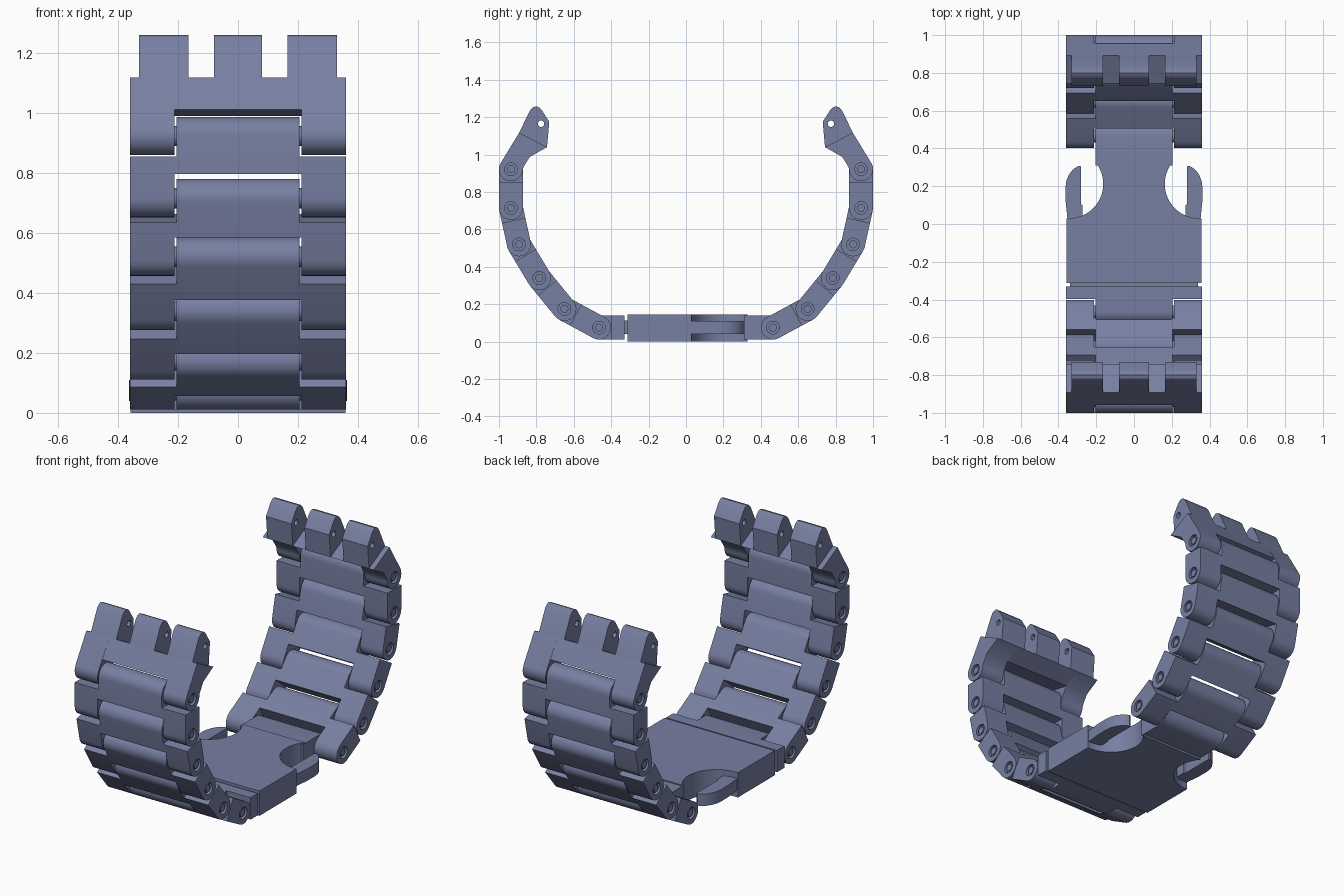
import bpy, bmesh
from math import cos, sin, radians, atan2
from mathutils import Matrix

if "Cube" in bpy.data.objects:
    bpy.data.objects.remove(bpy.data.objects["Cube"])

H = 0.064            # half thickness of a link
W, T = 0.36, 0.205   # half widths: strap, centre tongue
LUG = 0.212          # inner face of the side lugs
PINS = [(0.465, 0.075), (0.65, 0.175), (0.785, 0.34),
        (0.893, 0.52), (0.936, 0.715), (0.936, 0.922)]
YZ = Matrix(((0, 0, 1, 0), (1, 0, 0, 0), (0, 1, 0, 0), (0, 0, 0, 1)))  # profile (y,z), extruded in x
XY = Matrix.Identity(4)                                              # profile (x,y), extruded in z

# Blue-grey finish
FINISH = bpy.data.materials.new("blue_grey")
FINISH.diffuse_color = (0.185, 0.214, 0.36, 1)
FINISH.use_nodes = True
FINISH.node_tree.nodes["Principled BSDF"].inputs["Base Color"].default_value = FINISH.diffuse_color


def arc(c, r, a0, a1, n=14):
    return [(c[0] + r * cos(radians(a0 + (a1 - a0) * i / n)),
             c[1] + r * sin(radians(a0 + (a1 - a0) * i / n))) for i in range(n + 1)]


def prism(bm, loops, lo, hi, frame=YZ):
    """Filled outline (further loops are holes) extruded from lo to hi."""
    cu = bpy.data.curves.new("profile", 'CURVE')
    cu.dimensions, cu.fill_mode = '2D', 'BOTH'
    cu.extrude = (hi - lo) / 2
    for loop in loops:
        sp = cu.splines.new('POLY')
        sp.points.add(len(loop) - 1)
        for p, (a, b) in zip(sp.points, loop):
            p.co = (a, b, 0, 1)
        sp.use_cyclic_u = True
    ob = bpy.data.objects.new("profile", cu)
    me = bpy.data.meshes.new_from_object(ob)
    me.transform(frame @ Matrix.Translation((0, 0, (lo + hi) / 2)))
    bm.from_mesh(me)
    bpy.data.objects.remove(ob)
    bpy.data.curves.remove(cu)
    bpy.data.meshes.remove(me)


def both(bm, loops, lo, hi):
    prism(bm, loops, lo, hi)
    prism(bm, loops, -hi, -lo)


def finish(bm, name):
    bmesh.ops.remove_doubles(bm, verts=bm.verts, dist=1e-5)
    bmesh.ops.recalc_face_normals(bm, faces=bm.faces)
    me = bpy.data.meshes.new(name)
    bm.to_mesh(me)
    bm.free()
    me.materials.append(FINISH)
    for p in me.polygons:
        p.material_index = 0
    ob = bpy.data.objects.new(name, me)
    bpy.context.collection.objects.link(ob)
    bpy.ops.object.select_all(action='DESELECT')
    ob.select_set(True)
    bpy.context.view_layer.objects.active = ob
    bpy.ops.object.shade_smooth_by_angle(angle=radians(30))


def link(B, A, side, name):
    """Strap link: side lugs around pin B, centre tongue around pin A."""
    dy, dz = A[0] - B[0], A[1] - B[1]
    L, t = (dy * dy + dz * dz) ** 0.5, atan2(dz, dy)

    def place(pts):
        return [(side * (B[0] + u * cos(t) - v * sin(t)), B[1] + u * sin(t) + v * cos(t))
                for u, v in pts]
    round_b = arc((0, 0), H, 90, 270)
    round_a = arc((L, 0), H, -90, 90)
    edge_a = [(L - 0.068, -H), (L - 0.068, H)]
    edge_b = [(0.08, H), (0.08, -H)]
    hole = place(arc((0, 0), 0.034, 0, 345, 23))
    bm = bmesh.new()
    both(bm, [place(round_b + edge_a), hole], LUG, W)
    both(bm, [place(edge_b + edge_a)], T, LUG)
    prism(bm, [place(edge_b + round_a)], -T, T)
    finish(bm, name)


def end_link(side, name):
    """Top link with three knuckles for the case bar."""
    B = PINS[-1]

    def place(pts):
        return [(side * y, z) for y, z in pts]
    rim = [(0.892, 1.117), (0.743, 1.04)]
    inner = [(0.835, 0.988)]
    lug = arc(B, H, 30, -180, 16) + [(0.868, 0.935)] + inner + rim[::-1]
    web = rim + inner + [(0.843, 0.99), (0.955, 1.01)]
    knuckle = rim + [(0.731, 1.175), (0.77, 1.237), (0.785, 1.252), (0.80, 1.258),
                     (0.818, 1.253), (0.835, 1.235)]
    bm = bmesh.new()
    both(bm, [place(lug), place(arc(B, 0.034, 0, 345, 23))], LUG, W)
    prism(bm, [place(web)], -LUG, LUG)
    hole = place(arc((0.775, 1.165), 0.017, 0, 337.5, 15))
    for lo, hi in ((-0.33, -0.165), (-0.08, 0.08), (0.165, 0.33)):
        prism(bm, [place(knuckle), hole], lo, hi)
    finish(bm, name)


# Both strap halves: links, end links and pins
for side, tag in ((-1, "front"), (1, "back")):
    for i in range(5):
        link(PINS[i], PINS[i + 1], side, f"{tag}_link_{i + 1}")
    end_link(side, f"{tag}_end_link")
    for i, (y, z) in enumerate(PINS):
        bm = bmesh.new()
        prism(bm, [arc((side * y, z), 0.034, 0, 345, 23)], -0.34, 0.34)
        prism(bm, [arc((side * y, z), 0.021, 0, 345, 23)], -0.356, 0.356)
        finish(bm, f"{tag}_pin_{i + 1}")

# Buckle housing with round finger cut-outs
right = [(0.358, -0.312), (0.358, 0.03)] + arc((0.345, 0.212), 0.182, -87, -219.5, 24)
bm = bmesh.new()
prism(bm, [right + [(-x, y) for x, y in reversed(right)]], 0.0, 0.145, XY)
finish(bm, "buckle_housing")

# Buckle tongue that takes the back strap
P = PINS[0]
bm = bmesh.new()
prism(bm, [[(0.31, P[1] - H)] + arc(P, H, -90, 90) + [(0.31, P[1] + H)]], -T, T)
finish(bm, "buckle_tongue")

# Spring clip arms in the cut-outs
arm = ([(0.272, 0.0), (0.272, 0.1), (0.281, 0.105), (0.281, 0.305), (0.29, 0.308),
        (0.305, 0.302), (0.328, 0.284), (0.347, 0.257), (0.359, 0.225), (0.363, 0.19),
        (0.362, 0.12), (0.352, 0.025), (0.352, 0.0)])
for s, tag in ((-1, "left"), (1, "right")):
    bm = bmesh.new()
    prism(bm, [[(s * x, y) for x, y in arm]], 0.04, 0.11, XY)
    finish(bm, f"{tag}_clip_arm")

# Clip base that takes the front strap, joined by a narrow neck
Q = (-P[0], P[1])
back = [(-0.33, P[1] - H), (-0.33, P[1] + H)]
base = back + [(-0.397, P[1] + H), (-0.397, P[1] - H)]
bm = bmesh.new()
both(bm, [base], T, W)
prism(bm, [back + arc(Q, H, 90, 270)], -T, T)
prism(bm, [[(-0.34, 0.04), (-0.31, 0.04), (-0.31, 0.112), (-0.34, 0.112)]], -0.34, 0.34)
finish(bm, "clip_base")
